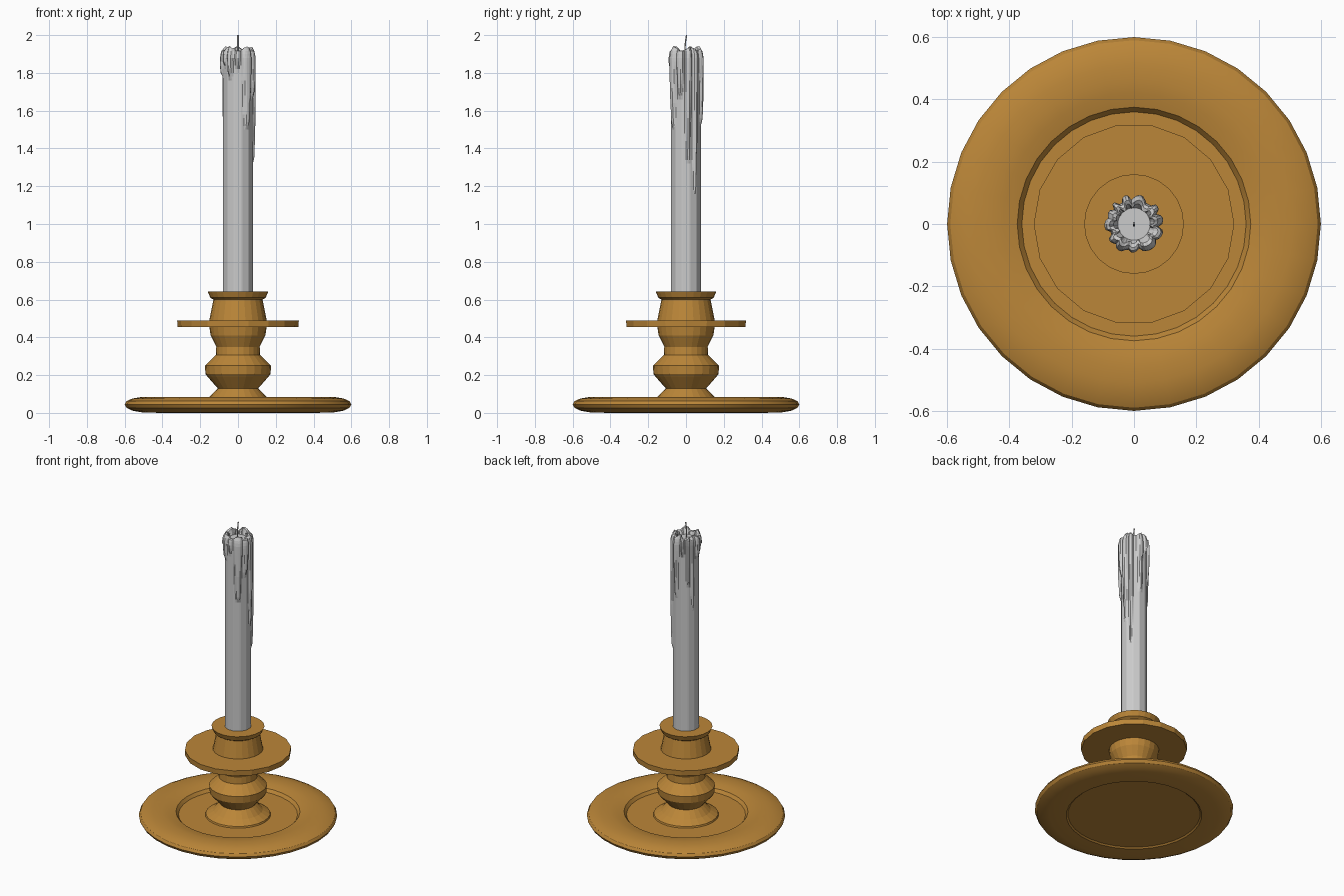
import bpy, bmesh, math, random
from math import pi, cos, sin, exp

if "Cube" in bpy.data.objects:
    bpy.data.objects.remove(bpy.data.objects["Cube"])

random.seed(4)
brass = bpy.data.materials.new("brass")
brass.diffuse_color = (0.5, 0.24, 0.04, 1)
brass.use_nodes = True
brass.node_tree.nodes["Principled BSDF"].inputs["Base Color"].default_value = brass.diffuse_color


def skin(name, rings, mat=None):
    """Join rings of points with quads and close both ends."""
    bm = bmesh.new()
    vr = [[bm.verts.new(p) for p in ring] for ring in rings]
    n = len(vr[0])
    for a, b in zip(vr, vr[1:]):
        for i in range(n):
            j = (i + 1) % n
            bm.faces.new((a[i], a[j], b[j], b[i]))
    bm.faces.new(vr[0][::-1])
    bm.faces.new(vr[-1])
    bmesh.ops.recalc_face_normals(bm, faces=bm.faces)
    me = bpy.data.meshes.new(name)
    bm.to_mesh(me)
    bm.free()
    ob = bpy.data.objects.new(name, me)
    bpy.context.collection.objects.link(ob)
    if mat:
        me.materials.append(mat)
    return ob


def lathe(name, profile, n, mat=None):
    return skin(name, [[(r * cos(2 * pi * i / n), r * sin(2 * pi * i / n), z)
                        for i in range(n)] for r, z in profile], mat)


def smooth(ob):
    bpy.ops.object.select_all(action='DESELECT')
    ob.select_set(True)
    bpy.context.view_layer.objects.active = ob
    bpy.ops.object.shade_smooth_by_angle(angle=math.radians(25))


# Wide dish with a sunken floor
dish = lathe("base_dish", [
    (0.40, 0.008), (0.41, 0.0), (0.51, 0.003), (0.56, 0.012), (0.59, 0.027),
    (0.60, 0.045), (0.59, 0.062), (0.56, 0.076), (0.51, 0.084), (0.46, 0.085),
    (0.42, 0.081), (0.375, 0.07), (0.36, 0.05)], 32, brass)

# Turned stem from foot to underside of the pan
stem = lathe("stem", [
    (0.20, 0.045), (0.195, 0.06), (0.15, 0.085), (0.107, 0.13), (0.16, 0.19),
    (0.172, 0.205), (0.175, 0.25), (0.117, 0.307), (0.115, 0.35),
    (0.145, 0.41), (0.152, 0.46)], 24, brass)

# Drip pan and candle socket
pan = lathe("drip_pan", [(0.32, 0.455), (0.322, 0.49)], 18, brass)
socket = lathe("candle_socket", [
    (0.153, 0.485), (0.13, 0.60), (0.147, 0.61), (0.16, 0.642)], 24, brass)
smooth(dish)

# Wax runs: angle (degrees), half width (degrees), lower end, thickness
runs = [(-55, 20, 1.50, 0.020), (-22, 16, 1.66, 0.018), (8, 14, 1.32, 0.015),
        (36, 11, 1.16, 0.016), (78, 14, 1.52, 0.015), (108, 11, 1.80, 0.016),
        (135, 9, 1.60, 0.014), (155, 9, 1.45, 0.012), (182, 15, 1.77, 0.017),
        (215, 11, 1.83, 0.017), (240, 13, 1.76, 0.020), (268, 11, 1.81, 0.014)]


def wax_radius(a, z):
    step = pi / 6
    r = 0.079 / cos((a + step / 2) % step - step / 2) * cos(step / 4)
    bump = 0
    for deg, half, low, thick in runs:
        d = (math.degrees(a) - deg + 180) % 360 - 180
        t = (z - low) / (1.90 - low)
        if t > 0:
            w = half * (0.45 + 0.55 * min(1, t * 1.2))
            side = max(0, 1 - (d / w) ** 2) ** 0.5
            bump = max(bump, thick * side * min(1, 0.55 + t) * min(1, (z - low) / 0.03))
    r += bump
    if z > 1.87:
        r -= 0.012 * ((z - 1.87) / 0.06) ** 2
    return r


# Candle body: runs down the sides, uneven lip and melted pool
n = 60
lip = [0.012 * sin(5 * i * 2 * pi / n) + random.uniform(-0.004, 0.004) for i in range(n)]
levels = [0.60, 1.10] + [1.14 + 0.02 * k for k in range(39)] + [1.915]
ang = [2 * pi * i / n for i in range(n)]
rings = [[(wax_radius(a, z) * cos(a), wax_radius(a, z) * sin(a), z) for a in ang]
         for z in levels]
for r_off, dz in ((0.010, 0.012), (0.022, 0.008)):
    ring = []
    for i, a in enumerate(ang):
        r = wax_radius(a, 1.915) - r_off
        ring.append((r * cos(a), r * sin(a), 1.915 + dz + max(-0.008, lip[i])))
    rings.append(ring)
rings.append([(0.052 * cos(a), 0.052 * sin(a), 1.895) for a in ang])
skin("candle", rings)

# Wick, slightly bent
path = [(0, -0.004, 1.88), (0, -0.005, 1.94), (0, -0.002, 1.97), (0, 0.003, 2.0)]
skin("wick", [[(x + 0.004 * cos(k * pi / 3), y + 0.004 * sin(k * pi / 3), z)
               for k in range(6)] for x, y, z in path])
